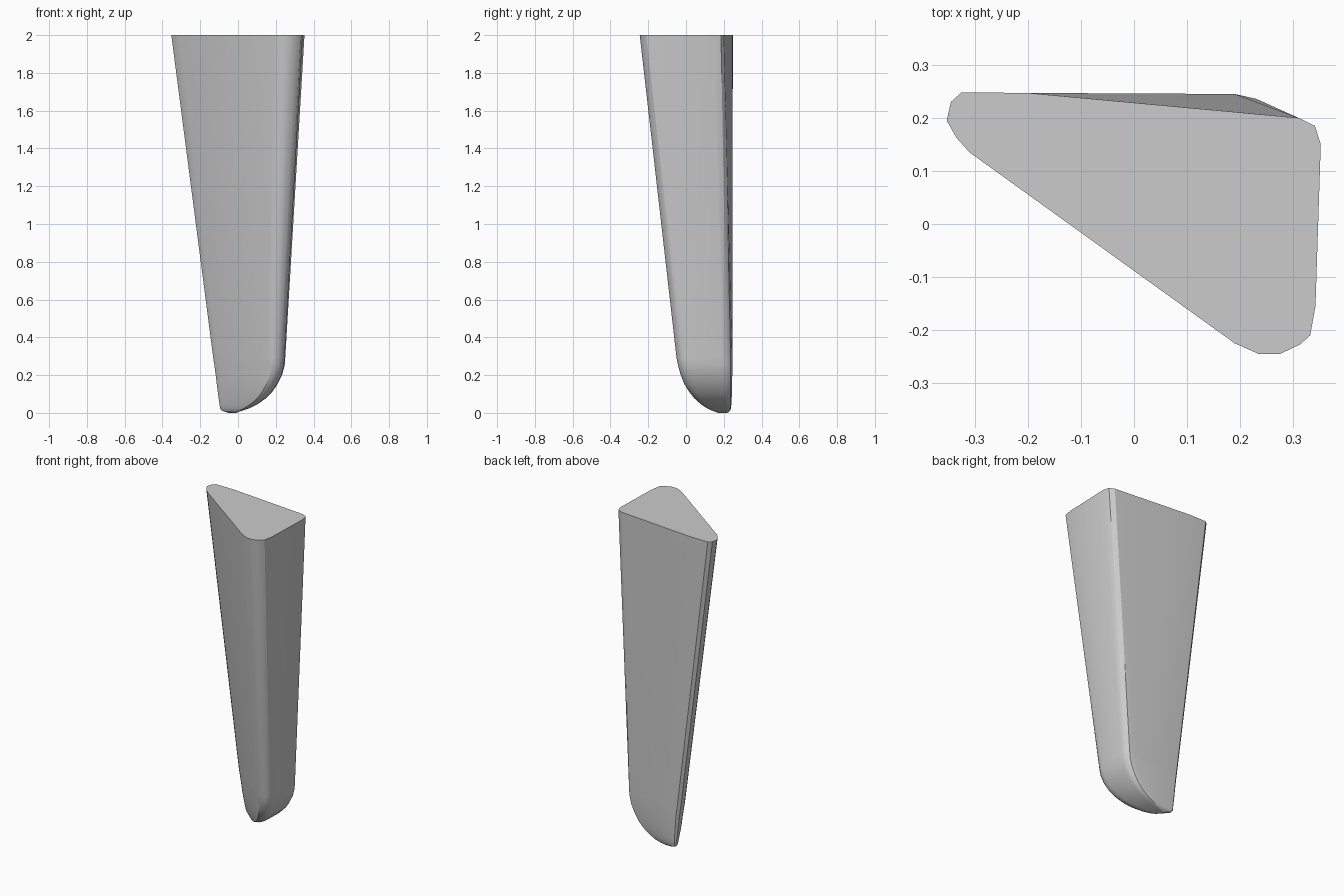
import bpy, bmesh, math

if "Cube" in bpy.data.objects:
    bpy.data.objects.remove(bpy.data.objects["Cube"])

# Rounded triangular outline at the top (z = 2) and above the rounded foot (z = 0.29)
TOP = [(-.325, .248), (-.345, .23), (-.353, .195), (-.335, .163), (-.31, .135),
       (.19, -.225), (.235, -.245), (.275, -.245), (.313, -.227), (.332, -.21),
       (.342, -.155), (.352, .15), (.341, .185), (.31, .2), (-.2, .247)]
LOW = [(-.112, .245), (-.127, .23), (-.131, .2), (-.122, .183), (-.105, .165),
       (.155, -.035), (.18, -.05), (.2, -.05), (.222, -.04), (.238, -.022),
       (.246, .01), (.25, .19), (.246, .215), (.23, .236), (.19, .245)]

# Foot sections: z, left x, right x, front y, back y
FOOT = [(.25, -.125, .247, -.042, .245), (.20, -.118, .233, -.028, .245),
        (.15, -.112, .208, -.008, .244), (.11, -.107, .180, .018, .243),
        (.075, -.102, .145, .046, .242), (.045, -.098, .102, .080, .240),
        (.024, -.095, .060, .112, .238), (.011, -.085, .020, .140, .234),
        (0, -.050, -.010, .170, .220)]


def fit(outline, x0, x1, y0, y1):
    """Stretch an outline into the given rectangle."""
    xs, ys = zip(*outline)
    sx = (x1 - x0) / (max(xs) - min(xs))
    sy = (y1 - y0) / (max(ys) - min(ys))
    return [(x0 + (x - min(xs)) * sx, y0 + (y - min(ys)) * sy) for x, y in outline]


# Tapered leg lofted from top to foot
bm = bmesh.new()
sections = [(2, TOP), (.29, LOW)] + [(z, fit(LOW, *box)) for z, *box in FOOT]
rings = [[bm.verts.new((x, y, z)) for x, y in pts] for z, pts in sections]
n = len(TOP)
for a, b in zip(rings, rings[1:]):
    for i in range(n):
        j = (i + 1) % n
        bm.faces.new((a[i], b[i], b[j], a[j]))
bm.faces.new(rings[0])
bm.faces.new(rings[-1][::-1])
bmesh.ops.recalc_face_normals(bm, faces=bm.faces)

mesh = bpy.data.meshes.new("tapered_leg")
bm.to_mesh(mesh)
bm.free()
leg = bpy.data.objects.new("tapered_leg", mesh)
bpy.context.collection.objects.link(leg)
bpy.context.view_layer.objects.active = leg
leg.select_set(True)
bpy.ops.object.shade_smooth_by_angle(angle=math.radians(30))
